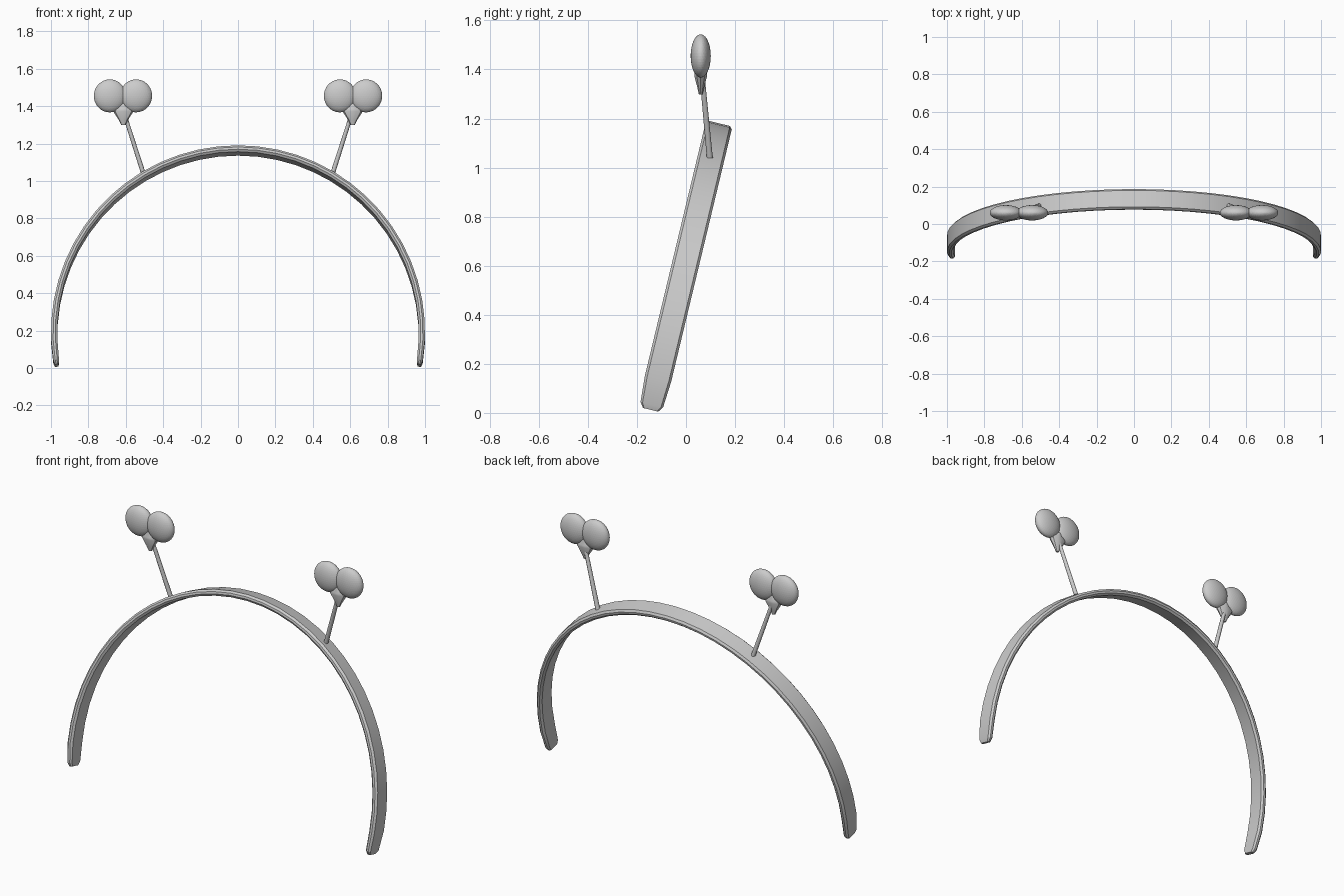
import bpy, bmesh
from math import sin, cos, radians
from mathutils import Vector, Matrix

cube = bpy.data.objects.get("Cube")
if cube:
    bpy.data.objects.remove(cube, do_unlink=True)

grey = bpy.data.materials.new("light grey")
grey.use_nodes = True
grey.diffuse_color = (0.6, 0.6, 0.6, 1)
grey.node_tree.nodes["Principled BSDF"].inputs["Base Color"].default_value = (0.6, 0.6, 0.6, 1)


def finish(bm, name, smooth_angle=None):
    bmesh.ops.recalc_face_normals(bm, faces=bm.faces)
    mesh = bpy.data.meshes.new(name)
    bm.to_mesh(mesh)
    bm.free()
    mesh.materials.append(grey)
    obj = bpy.data.objects.new(name, mesh)
    bpy.context.collection.objects.link(obj)
    if smooth_angle:
        bpy.ops.object.select_all(action='DESELECT')
        obj.select_set(True)
        bpy.context.view_layer.objects.active = obj
        bpy.ops.object.shade_smooth_by_angle(angle=radians(smooth_angle))
    return obj


def loft(bm, rings):
    """Skin a list of point rings and cap both ends."""
    loops = [[bm.verts.new(p) for p in ring] for ring in rings]
    n = len(loops[0])
    for a, b in zip(loops, loops[1:]):
        for i in range(n):
            j = (i + 1) % n
            bm.faces.new((a[i], a[j], b[j], b[i]))
    bm.faces.new(loops[0])
    bm.faces.new(loops[-1])


# Headband: bevelled strip swept along a leaning arc, narrowed at the tips
WIDTH_DIR = Vector((0, 0.972, -0.234))
SECTION = [(-0.055, -0.006), (-0.045, -0.017), (0.045, -0.017), (0.055, -0.006),
           (0.055, 0.006), (0.045, 0.017), (-0.045, 0.017), (-0.055, 0.006)]


def band_ring(angle, width, thick):
    ring = []
    for w, t in SECTION:
        r = 0.983 + t * thick
        z = 0.18 + r * cos(angle)
        p = Vector((r * sin(angle), -0.145 + 0.24 * (z - 0.01), z))
        ring.append(p + WIDTH_DIR * w * width)
    return ring


END, STEPS = 98.5, 32
stations = [(-END + 2 * END * i / STEPS, 1, 1) for i in range(STEPS + 1)]
stations[0] = (-END, 0.86, 0.9)
stations[-1] = (END, 0.86, 0.9)
stations = [(-END - 1.2, 0.6, 0.6)] + stations + [(END + 1.2, 0.6, 0.6)]
bm = bmesh.new()
loft(bm, [band_ring(radians(a), w, t) for a, w, t in stations])
finish(bm, "headband", 25)


def round_ring(centre, rx, ry, sides):
    return [Vector(centre) + Vector((rx * cos(radians(360 * i / sides)),
                                     ry * sin(radians(360 * i / sides)), 0))
            for i in range(sides)]


# Two antennae, each a stalk, a heart point and two flattened lobes
for side, label in ((1, "left"), (-1, "right")):
    bm = bmesh.new()
    loft(bm, [round_ring((side * 0.506, 0.097, 1.04), 0.013, 0.013, 10),
              round_ring((side * 0.605, 0.068, 1.35), 0.011, 0.011, 10)])
    finish(bm, label + "_stalk", 40)

    bm = bmesh.new()
    loft(bm, [round_ring((side * 0.613, 0.06, z), rx, ry, 10)
              for z, rx, ry in ((1.298, 0.01, 0.008), (1.325, 0.024, 0.014),
                                (1.372, 0.054, 0.027), (1.385, 0.045, 0.027),
                                (1.415, 0.008, 0.02))])
    finish(bm, label + "_heart_point", 30)

    for x, part in ((0.545, "inner"), (0.685, "outer")):
        bm = bmesh.new()
        place = Matrix.Translation((side * x, 0.06, 1.455)) @ Matrix.Diagonal((0.086, 0.041, 0.088, 1))
        bmesh.ops.create_icosphere(bm, subdivisions=4, radius=1, matrix=place)
        finish(bm, f"{label}_{part}_lobe")
